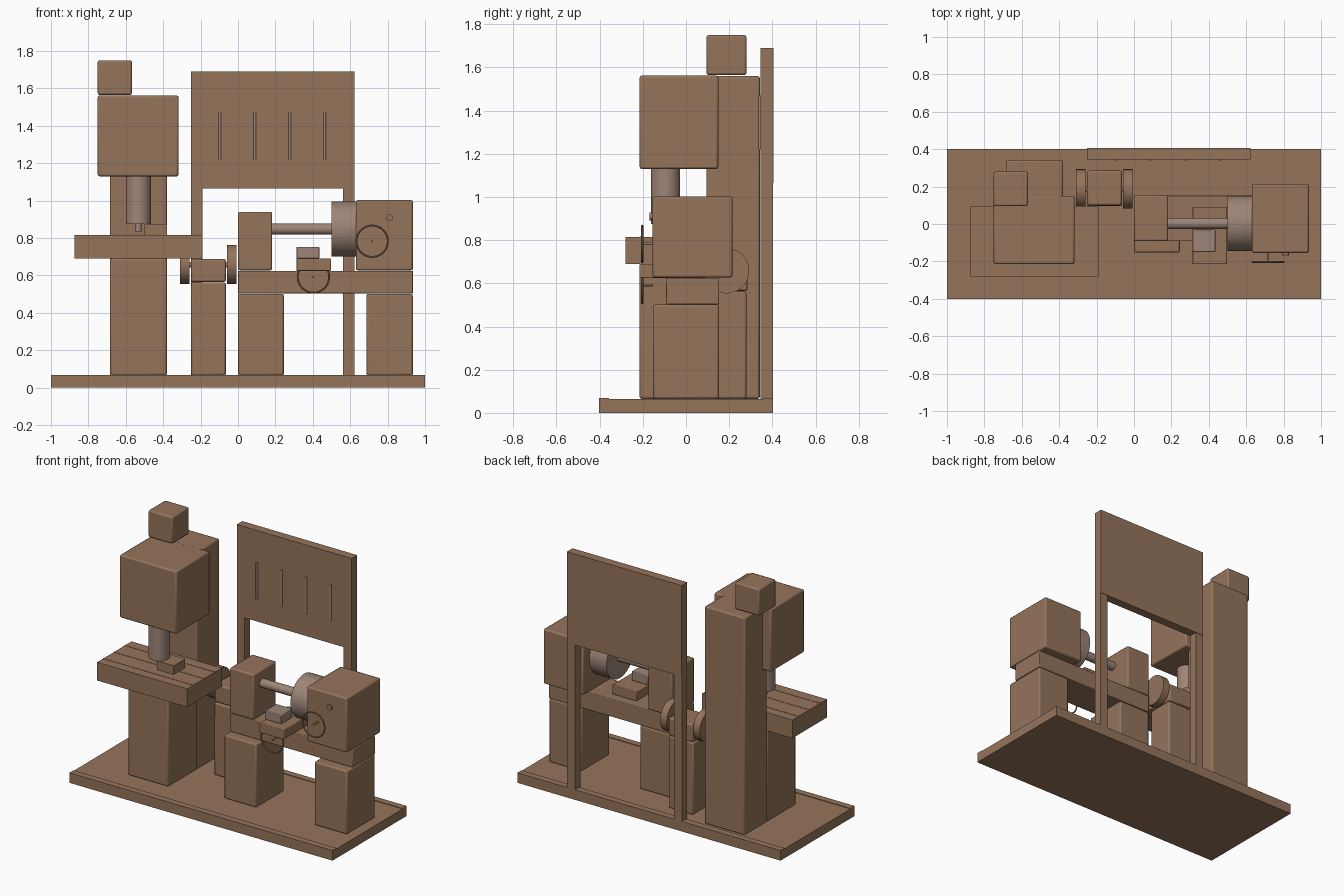
import bpy, math

if "Cube" in bpy.data.objects:
    bpy.data.objects.remove(bpy.data.objects["Cube"])


def material(name, rgb):
    m = bpy.data.materials.new(name)
    m.diffuse_color = (*rgb, 1)
    m.use_nodes = True
    m.node_tree.nodes["Principled BSDF"].inputs["Base Color"].default_value = m.diffuse_color
    return m


BROWN = material("workshop brown", (0.30, 0.175, 0.105))
STEEL = material("warm steel", (0.34, 0.235, 0.185))


def finish(o, name, mat):
    o.name = name
    o.data.materials.append(mat)
    bpy.ops.object.shade_smooth_by_angle(angle=math.radians(35))
    return o


def box(name, x, y, z, bevel=0.0, mat=BROWN):
    """Box from (min, max) ranges, with optionally rounded edges."""
    bpy.ops.mesh.primitive_cube_add(size=1, location=[sum(r) / 2 for r in (x, y, z)])
    o = bpy.context.object
    o.scale = [r[1] - r[0] for r in (x, y, z)]
    bpy.ops.object.transform_apply(location=False, rotation=False, scale=True)
    if bevel:
        b = o.modifiers.new("rounded edges", 'BEVEL')
        b.width, b.segments = bevel, 2
    return finish(o, name, mat)


ROT = {'x': (0, math.pi / 2, 0), 'y': (math.pi / 2, 0, 0), 'z': (0, 0, 0)}


def cyl(name, axis, centre, r, length, mat=BROWN, sides=32):
    bpy.ops.mesh.primitive_cylinder_add(vertices=sides, radius=r, depth=length,
                                        location=centre, rotation=ROT[axis])
    return finish(bpy.context.object, name, mat)


def handwheel(name, x, z):
    """Thin ring facing the front, with its axle."""
    bpy.ops.mesh.primitive_torus_add(major_radius=0.084, minor_radius=0.005,
                                     major_segments=40, minor_segments=8,
                                     location=(x, -0.203, z), rotation=ROT['y'])
    finish(bpy.context.object, name, BROWN)
    cyl(name + "_axle", 'y', (x, -0.178, z), 0.006, 0.05, BROWN, 12)


B = 0.01
FLOOR = 0.065

# Base plate with edge strips
box("base", (-1, 1), (-0.402, 0.402), (0, FLOOR))
for s in (-1, 1):
    y = sorted((s * 0.357, s * 0.402))
    box("base_edge_strip", (-1, 1), y, (FLOOR, FLOOR + 0.004))

# Milling machine
box("mill_column", (-0.685, -0.38), (0.095, 0.342), (FLOOR, 1.56), B)
box("mill_knee", (-0.685, -0.38), (-0.215, 0.10), (FLOOR, 0.69), B)
box("mill_table", (-0.875, -0.19), (-0.28, 0.095), (0.69, 0.815))
for y in (-0.21, -0.093, 0.025):
    box("table_slot", (-0.875, -0.19), (y - 0.006, y + 0.006), (0.815, 0.817))
box("mill_head", (-0.75, -0.318), (-0.215, 0.15), (1.13, 1.562), B)
box("mill_motor", (-0.75, -0.567), (0.095, 0.28), (1.565, 1.75), B)
cyl("mill_spindle", 'z', (-0.533, -0.095, 1.003), 0.067, 0.256, STEEL)
cyl("mill_cutter", 'z', (-0.533, -0.095, 0.857), 0.018, 0.045, STEEL, 16)
box("mill_vise", (-0.502, -0.38), (-0.155, -0.03), (0.815, 0.875))

# Bench grinder
box("grinder_pedestal", (-0.25, -0.065), (0.095, 0.28), (FLOOR, 0.562), B)
box("grinder_body", (-0.25, -0.065), (0.10, 0.285), (0.565, 0.688), B)
for x in (-0.284, -0.033):
    cyl("grinder_wheel", 'x', (x, 0.188, 0.658), 0.105, 0.05)
cyl("grinder_axle", 'x', (-0.158, 0.188, 0.658), 0.015, 0.25, STEEL, 16)

# Tool board
box("tool_board", (-0.25, 0.622), (0.344, 0.405), (1.065, 1.69))
for x in (-0.25, 0.562):
    box("board_leg", (x, x + 0.06), (0.344, 0.402), (FLOOR, 1.065))
for x in (-0.097, 0.09, 0.277, 0.463):
    cyl("hanging_tool", 'z', (x, 0.343, 1.345), 0.007, 0.25, STEEL, 12)

# Lathe stand and bed
for x in ((0, 0.245), (0.687, 0.935)):
    box("lathe_pedestal", x, (-0.153, 0.153), (FLOOR, 0.502), B)
box("lathe_bed", (0, 0.935), (-0.092, 0.153), (0.503, 0.625), 0.004)

# Lathe headstock, tailstock and chuck
box("tailstock", (0, 0.183), (-0.092, 0.155), (0.627, 0.94), B)
box("headstock", (0.63, 0.935), (-0.155, 0.215), (0.627, 1.003), B)
cyl("chuck", 'x', (0.565, 0.003, 0.848), 0.147, 0.132, STEEL, 40)
cyl("lathe_shaft", 'x', (0.34, 0.003, 0.848), 0.03, 0.34, STEEL, 24)

# Carriage, controls
box("carriage", (0.312, 0.497), (-0.215, 0.092), (0.625, 0.69), 0.004)
box("tool_post", (0.312, 0.435), (-0.15, -0.03), (0.69, 0.752), 0.004, STEEL)
handwheel("carriage_handwheel", 0.403, 0.592)
handwheel("headstock_handwheel", 0.717, 0.783)
cyl("headstock_knob", 'y', (0.81, -0.158, 0.91), 0.018, 0.022, BROWN, 16)
